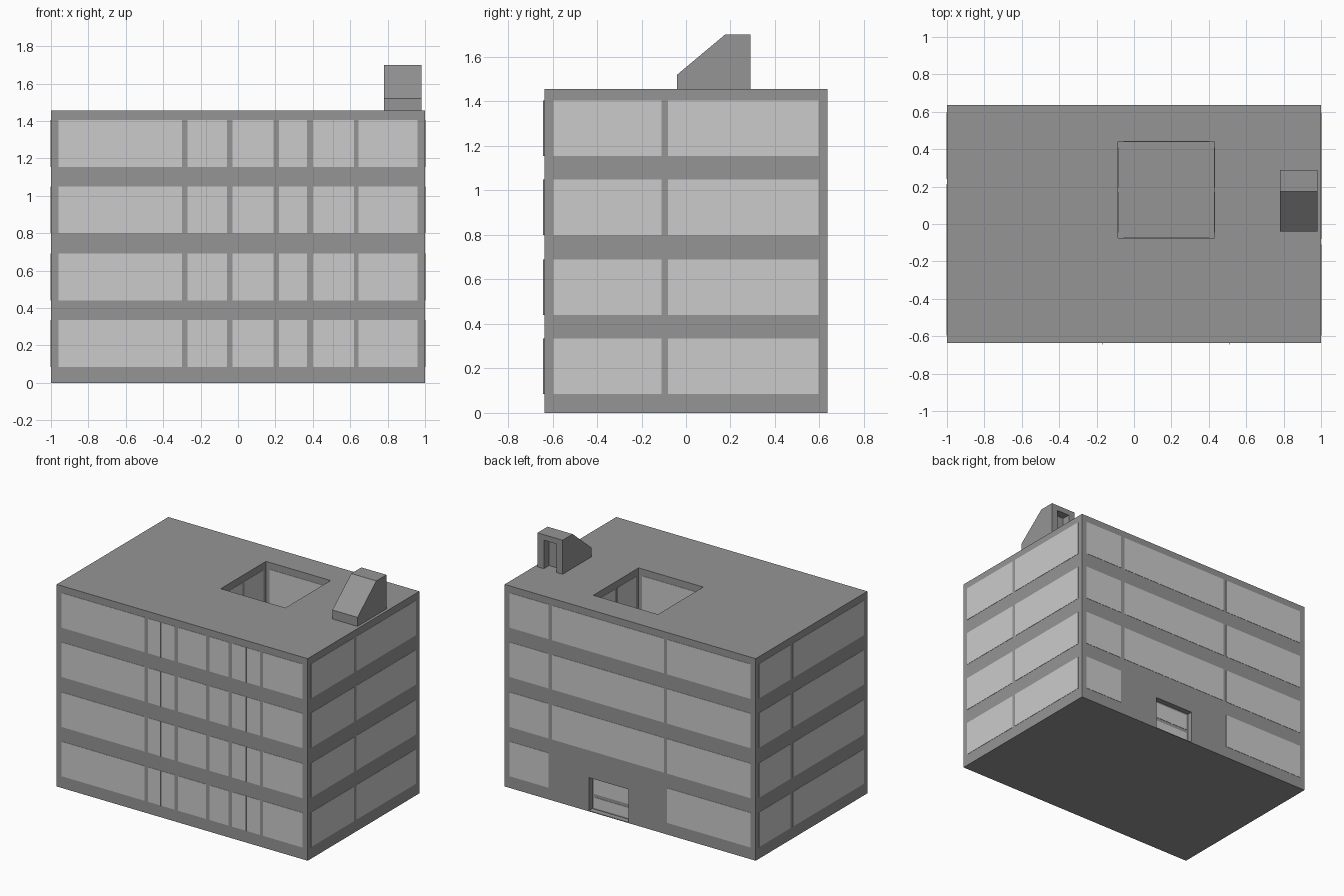
import bpy, bmesh
from mathutils import Vector

if "Cube" in bpy.data.objects:
    bpy.data.objects.remove(bpy.data.objects["Cube"])

concrete = bpy.data.materials.new("dark_concrete")
concrete.diffuse_color = (0.3, 0.3, 0.3, 1)
concrete.use_nodes = True
concrete.node_tree.nodes["Principled BSDF"].inputs["Base Color"].default_value = concrete.diffuse_color


def add_box(bm, lo, hi):
    vs = bmesh.ops.create_cube(bm, size=1)["verts"]
    for v in vs:
        v.co = Vector([lo[i] if v.co[i] < 0 else hi[i] for i in range(3)])


def finish(name, bm, mat=None):
    bmesh.ops.recalc_face_normals(bm, faces=bm.faces[:])
    me = bpy.data.meshes.new(name)
    bm.to_mesh(me)
    bm.free()
    ob = bpy.data.objects.new(name, me)
    bpy.context.collection.objects.link(ob)
    if mat:
        me.materials.append(mat)
    return ob


def boxes(name, items, mat=None):
    bm = bmesh.new()
    for lo, hi in items:
        add_box(bm, lo, hi)
    return finish(name, bm, mat)


def cut(ob, lo, hi):
    cutter = boxes("cutter", [(lo, hi)], concrete)
    m = ob.modifiers.new("cut", "BOOLEAN")
    m.operation, m.object, m.solver = "DIFFERENCE", cutter, "EXACT"
    bpy.context.view_layer.objects.active = ob
    bpy.ops.object.modifier_apply(modifier=m.name)
    bpy.data.objects.remove(cutter)


W, D, H = 1.0, 0.635, 1.455
CX0, CX1, CY0, CY1 = -0.085, 0.43, -0.075, 0.44
FLOORS = [(0.085, 0.335), (0.44, 0.69), (0.80, 1.05), (1.155, 1.405)]
T = 0.002

# main block with courtyard shaft and recessed back entrance
block = boxes("building_block", [((-W, -D, 0), (W, D, H))], concrete)
cut(block, (CX0, CY0, 0.01), (CX1, CY1, 2))
cut(block, (0.015, D - 0.04, 0.005), (0.33, 1, 0.243))


# rows of window panes lying on a wall plane
def windows(name, axis, pos, spans, skip=()):
    items = []
    for f, (z0, z1) in enumerate(FLOORS):
        for s, (a, b) in enumerate(spans):
            if (f, s) in skip:
                continue
            if axis == "y":
                items.append(((a, pos - T, z0), (b, pos + T, z1)))
            else:
                items.append(((pos - T, a, z0), (pos + T, b, z1)))
    boxes(name, items)


windows("front_windows", "y", -D, [(-0.96, -0.30), (-0.27, -0.06), (-0.03, 0.19),
                                   (0.22, 0.37), (0.40, 0.62), (0.645, 0.96)])
windows("back_windows", "y", D, [(-0.96, -0.295), (-0.27, 0.62), (0.65, 0.96)], {(0, 1)})
windows("right_windows", "x", W, [(-0.595, -0.11), (-0.08, 0.595)])
windows("left_windows", "x", -W, [(-0.595, 0.215), (0.24, 0.595)])

# courtyard windows
for nm, p in (("front", CY0), ("back", CY1)):
    windows("courtyard_" + nm + "_windows", "y", p, [(CX0 + 0.03, CX1 - 0.03)])
for nm, p in (("left", CX0), ("right", CX1)):
    windows("courtyard_" + nm + "_windows", "x", p, [(CY0 + 0.03, 0.17), (0.195, CY1 - 0.03)])

# thin front fins
boxes("front_fins", [((x - 0.001, -D - 0.008, a), (x + 0.001, -D, b))
                     for x in (-0.168, 0.512) for a, b in FLOORS], concrete)

# entrance glazing and rail
y = D - 0.04
boxes("entrance_glass", [((0.03, y - T, 0.015), (0.315, y + T, 0.09)),
                         ((0.03, y - T, 0.115), (0.315, y + T, 0.23))])

# roof stair house: side profile extruded along x, with door niche at the back
bm = bmesh.new()
prof = [(-0.04, H - 0.005), (0.29, H - 0.005), (0.29, 1.70), (0.175, 1.70), (-0.04, 1.52)]
face = bm.faces.new([bm.verts.new((0.78, py, pz)) for py, pz in prof])
ext = bmesh.ops.extrude_face_region(bm, geom=[face])["geom"]
bmesh.ops.translate(bm, vec=(0.2, 0, 0), verts=[g for g in ext if isinstance(g, bmesh.types.BMVert)])
house = finish("roof_stair_house", bm, concrete)
cut(house, (0.83, 0.23, 1.40), (0.93, 0.4, 1.66))
